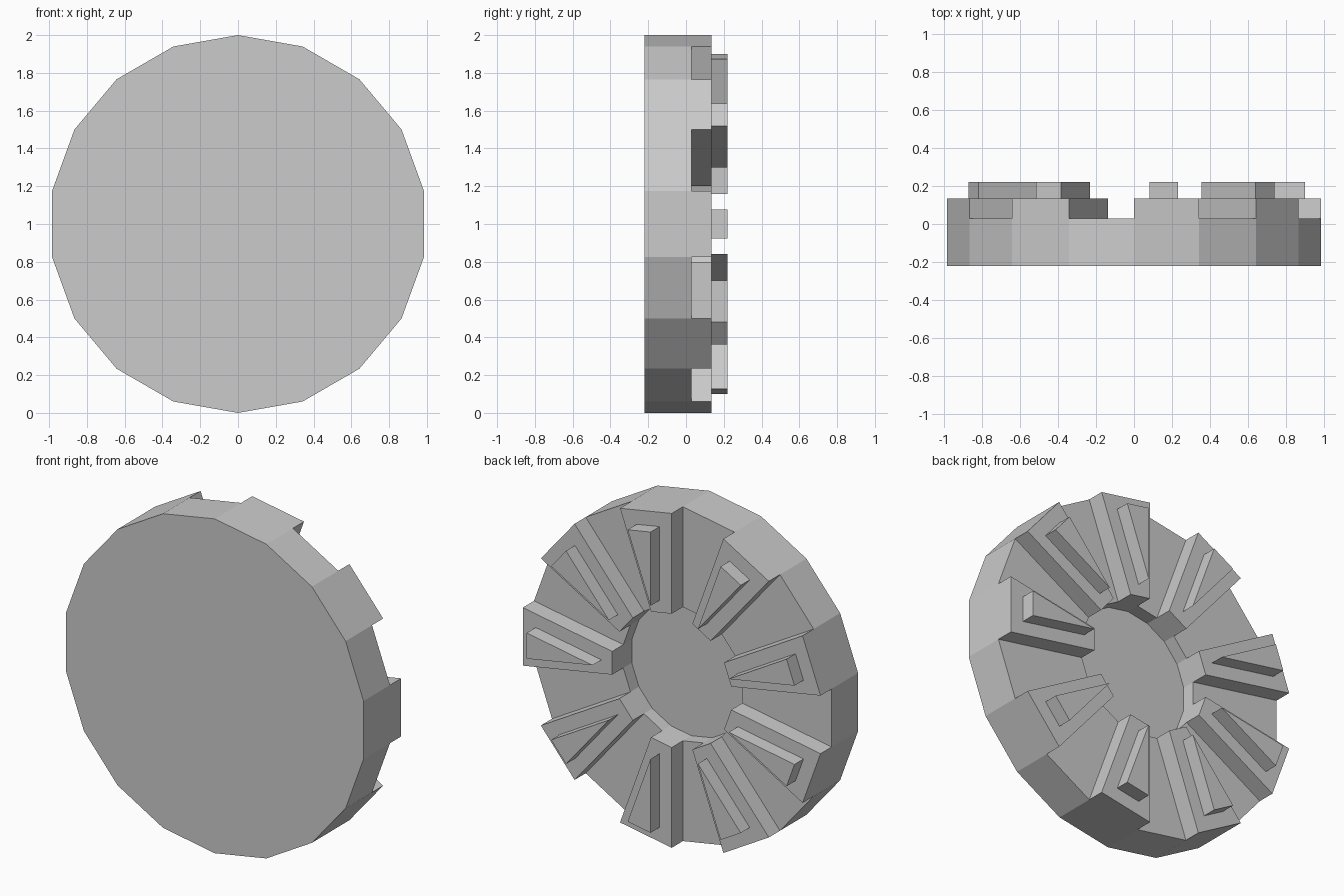
import bpy, bmesh
from math import sin, cos, radians

if "Cube" in bpy.data.objects:
    bpy.data.objects.remove(bpy.data.objects["Cube"])

SIDES = 18
STEP = 360 / SIDES
INNER = 0.4          # radius of the central recess
FLOOR, TOOTH, BAR = 0.03, 0.135, 0.22


def polar(r, deg, side=0.0):
    """Point at radius r, clockwise from the top, shifted sideways."""
    a = radians(deg)
    return (r * sin(a) + side * cos(a), r * cos(a) - side * sin(a))


def ring(bm, pts, y):
    return [bm.verts.new((x, y, z + 1)) for x, z in pts]


def bridge(bm, low, high):
    n = len(low)
    for i in range(n):
        j = (i + 1) % n
        bm.faces.new((low[i], low[j], high[j], high[i]))


def finish(name, bm):
    mesh = bpy.data.meshes.new(name)
    bm.to_mesh(mesh)
    bm.free()
    bpy.context.collection.objects.link(bpy.data.objects.new(name, mesh))


def blocks(name, outlines, y0, y1):
    """Raised blocks sitting on the surface below, open underneath."""
    bm = bmesh.new()
    for pts in outlines:
        low, high = ring(bm, pts, y0), ring(bm, pts, y1)
        bridge(bm, low, high)
        bm.faces.new(high)
    finish(name, bm)


# Main disc with a recessed centre on the back
bm = bmesh.new()
profile = [(1, -0.22), (1, FLOOR), (INNER, FLOOR), (INNER, -0.05)]
rings = [ring(bm, [polar(r, i * STEP) for i in range(SIDES)], y)
         for r, y in profile]
for low, high in zip(rings, rings[1:]):
    bridge(bm, low, high)
bm.faces.new(rings[0][::-1])
bm.faces.new(rings[-1])
finish("disc", bm)

# Teeth on every other segment, each with a tapered bar
starts = [i * STEP for i in range(0, SIDES, 2)]
blocks("teeth",
       [[polar(INNER, a), polar(1, a), polar(1, a + STEP), polar(INNER, a + STEP)]
        for a in starts], FLOOR, TOOTH)
blocks("tapered_bars",
       [[polar(0.465, a + STEP / 2), polar(0.9, a + STEP / 2, -0.077),
         polar(0.9, a + STEP / 2, 0.077)] for a in starts], TOOTH, BAR)
